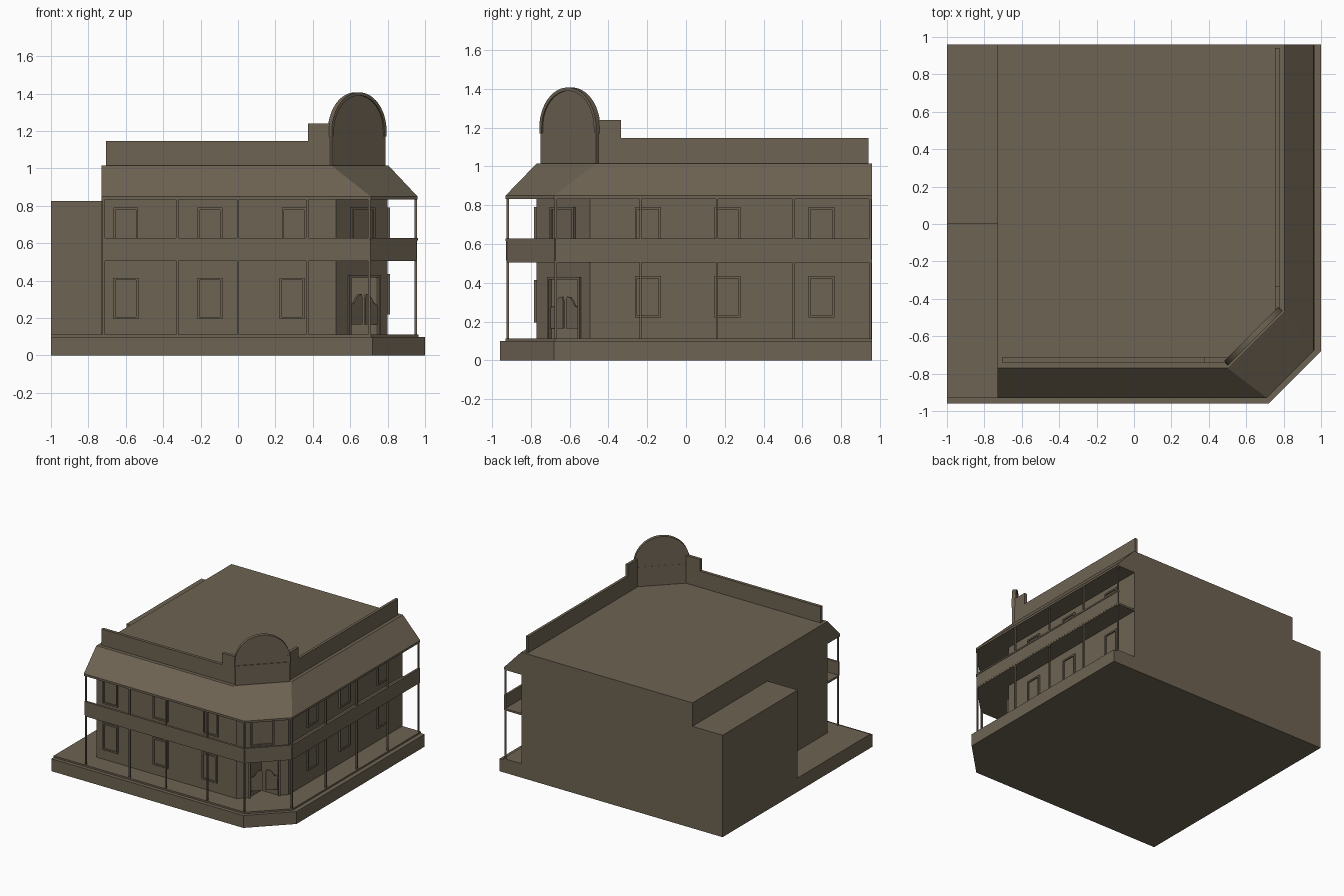
import bpy, bmesh, math
from mathutils import Vector

if "Cube" in bpy.data.objects:
    bpy.data.objects.remove(bpy.data.objects["Cube"])

mat = bpy.data.materials.new("warm_brown")
mat.diffuse_color = (0.155, 0.125, 0.085, 1)
mat.use_nodes = True
mat.node_tree.nodes["Principled BSDF"].inputs["Base Color"].default_value = mat.diffuse_color


def finish(name, bm):
    bmesh.ops.recalc_face_normals(bm, faces=bm.faces)
    me = bpy.data.meshes.new(name)
    bm.to_mesh(me)
    bm.free()
    ob = bpy.data.objects.new(name, me)
    me.materials.append(mat)
    bpy.context.collection.objects.link(ob)
    return ob


def loft(name, lower, upper):
    """Solid between two matching 3D outlines."""
    bm = bmesh.new()
    a = [bm.verts.new(p) for p in lower]
    b = [bm.verts.new(p) for p in upper]
    n = len(a)
    for i in range(n):
        j = (i + 1) % n
        bm.faces.new((a[i], a[j], b[j], b[i]))
    bm.faces.new(a)
    bm.faces.new(b)
    return finish(name, bm)


def slab(name, outline, z0, z1):
    return loft(name, [(x, y, z0) for x, y in outline], [(x, y, z1) for x, y in outline])


def corner_plan(left, front, right, cx, cy, back=0.96):
    """Plan with a cut-off front right corner from (cx, front) to (right, cy)."""
    return [(left, back), (left, front), (cx, front), (right, cy), (right, back)]


class Wall:
    """Wall plane: u runs along it, v is height, depth runs outward."""
    def __init__(self, p, q):
        self.p = Vector((*p, 0))
        self.d = (Vector((*q, 0)) - self.p).normalized()
        self.n = Vector((self.d.y, -self.d.x, 0))

    def plate(self, name, pts, d0, d1):
        def at(u, v, d):
            return self.p + self.d * u + self.n * d + Vector((0, 0, v))
        return loft(name, [at(u, v, d0) for u, v in pts], [at(u, v, d1) for u, v in pts])

    def rect(self, name, u0, u1, v0, v1, d0, d1):
        return self.plate(name, [(u0, v0), (u1, v0), (u1, v1), (u0, v1)], d0, d1)

    def frame(self, name, u0, u1, v0, v1, w=0.012, d=0.014, pane=True, sill=True):
        self.rect(name + "_left", u0, u0 + w, v0, v1, -0.005, d)
        self.rect(name + "_right", u1 - w, u1, v0, v1, -0.005, d)
        self.rect(name + "_head", u0 + w, u1 - w, v1 - w, v1, -0.005, d)
        if sill:
            self.rect(name + "_sill", u0 + w, u1 - w, v0, v0 + w, -0.005, d)
        if pane:
            self.rect(name + "_pane", u0 + w, u1 - w, v0, v1 - w, -0.003, 0.004)


# plinth and veranda floor
slab("plinth", corner_plan(-1, -0.96, 1, 0.72, -0.68), 0, 0.1)
slab("veranda_floor", corner_plan(-1, -0.93, 0.965, 0.71, -0.675), 0.1, 0.113)

# main building: lower storey has a corner door recess
lower = [(-0.73, 0.96), (-0.73, -0.77), (0.525, -0.77), (0.593, -0.702),
         (0.593, -0.547), (0.748, -0.547), (0.80, -0.495), (0.80, 0.96)]
slab("lower_storey", lower, 0.1, 0.42)
slab("upper_storey", corner_plan(-0.73, -0.77, 0.80, 0.525, -0.495), 0.42, 0.84)
slab("side_annex", [(-1, 0), (-0.73, 0), (-0.73, 0.96), (-1, 0.96)], 0.1, 0.825)

# roof with sloping veranda skirt
eave = corner_plan(-0.73, -0.93, 0.96, 0.71, -0.68)
top = corner_plan(-0.73, -0.77, 0.805, 0.50, -0.465)
slab("eave_fascia", eave, 0.833, 0.85)
loft("roof", [(x, y, 0.85) for x, y in eave], [(x, y, 1.015) for x, y in top])

# balcony floor, balustrade and its rail along each side
slab("balcony_floor", corner_plan(-0.725, -0.925, 0.957, 0.705, -0.673), 0.505, 0.52)
edge = [(-0.725, -0.927), (0.705, -0.927), (0.958, -0.674), (0.958, 0.957)]
for side, p, q in zip(("front", "corner", "right"), edge, edge[1:]):
    w = Wall(p, q)
    length = math.dist(p, q)
    w.rect(side + "_balustrade", 0, length, 0.515, 0.62, -0.01, 0)
    w.rect(side + "_handrail", 0, length, 0.615, 0.627, -0.014, 0.004)

# veranda posts
posts = [(x, -0.92) for x in (-0.718, -0.325, 0.0, 0.37, 0.702)]
posts += [(0.951, y) for y in (-0.671, -0.235, 0.16, 0.555, 0.95)]
for x, y in posts:
    r = 0.006
    sq = [(x - r, y - r), (x + r, y - r), (x + r, y + r), (x - r, y + r)]
    slab("post", sq, 0.11, 0.84)

front = Wall((0, -0.77), (1, -0.77))
right = Wall((0.80, 0), (0.80, 1))
corner = Wall((0.671, -0.624), (0.771, -0.524))

# windows on both storeys
for u in (-0.60, -0.15, 0.29):
    front.frame("front_lower_window", u - 0.067, u + 0.067, 0.195, 0.415)
for u in (-0.60, -0.15, 0.30):
    front.frame("front_upper_window", u - 0.066, u + 0.066, 0.57, 0.79)
for u in (-0.197, 0.213, 0.698):
    right.frame("right_lower_window", u - 0.067, u + 0.067, 0.22, 0.435)
    right.frame("right_upper_window", u - 0.067, u + 0.067, 0.57, 0.79)
corner.frame("corner_upper_window", -0.10, 0.075, 0.53, 0.79)

# corner doorway with two swing doors
corner.frame("doorway", -0.118, 0.118, 0.113, 0.43, w=0.013, pane=False, sill=False)
leaf = [(0.10, 0.165), (0.10, 0.27), (0.075, 0.28), (0.06, 0.305), (0.04, 0.325),
        (0.018, 0.328), (0.012, 0.31), (0.012, 0.165)]
for s, side in ((-1, "left"), (1, "right")):
    corner.plate(side + "_swing_door", [(s * u, v) for u, v in leaf], -0.008, 0.004)
    corner.rect(side + "_hinge", *sorted((s * 0.098, s * 0.112)), 0.25, 0.262, -0.006, 0.002)

# parapets, raised beside the corner pediment
front_top = Wall((0, -0.74), (1, -0.74))
right_top = Wall((0.777, 0), (0.777, 1))
front_top.rect("front_parapet", -0.705, 0.375, 1.0, 1.146, -0.025, 0)
front_top.rect("front_parapet_step", 0.375, 0.50, 1.0, 1.24, -0.025, 0)
right_top.rect("right_parapet", -0.335, 0.94, 1.0, 1.146, -0.022, 0)
right_top.rect("right_parapet_step", -0.46, -0.335, 1.0, 1.24, -0.022, 0)

# arched corner pediment with rim and band
ped = Wall((0.638, -0.60), (0.738, -0.50))


def arc(r, zc=1.2, n=24):
    return [(r * math.cos(math.pi * i / n), zc + r * math.sin(math.pi * i / n)) for i in range(n + 1)]


ped.plate("pediment", [(-0.2, 1.0), (0.2, 1.0)] + arc(0.2), -0.014, 0.006)
outer = [(0.207, 1.17)] + arc(0.207) + [(-0.207, 1.17)]
inner = [(0.19, 1.17)] + arc(0.19) + [(-0.19, 1.17)]
for i in range(len(outer) - 1):
    ped.plate("pediment_rim", [outer[i], outer[i + 1], inner[i + 1], inner[i]], -0.016, 0.014)
ped.rect("pediment_base", -0.203, 0.203, 1.0, 1.172, -0.015, 0.011)
